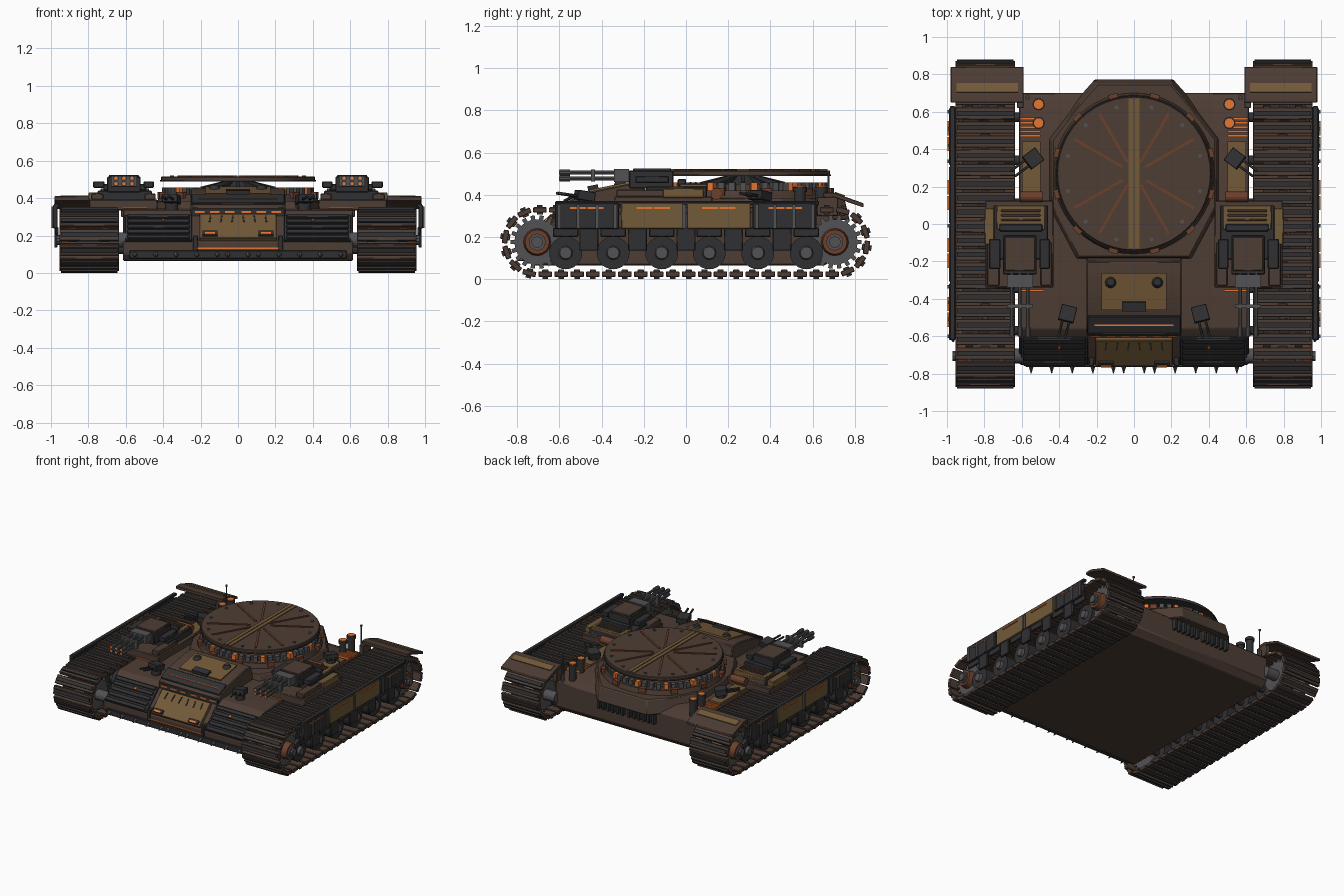
import bpy, bmesh
from math import pi, sin, cos, atan2, radians
from mathutils import Matrix, Vector, Euler

if "Cube" in bpy.data.objects:
    bpy.data.objects.remove(bpy.data.objects["Cube"])

COL = {"brown": (.075, .047, .035), "dark": (.03, .03, .033), "tan": (.17, .10, .04),
       "orange": (.8, .18, .03), "rust": (.15, .05, .025), "steel": (.085, .085, .09)}
MAT = {}
for k, c in COL.items():
    MAT[k] = bpy.data.materials.new(k)
    MAT[k].diffuse_color = (*c, 1)


class Part:
    """Collects primitives in world space, then becomes one named object."""
    def __init__(self, name, mat, mirror=False, bevel=0.0):
        self.name, self.mat, self.mirror, self.bevel = name, mat, mirror, bevel
        self.bm = bmesh.new()

    def __enter__(self):
        return self

    def box(self, c, s, rot=(0, 0, 0)):
        m = Matrix.Translation(c) @ Euler(rot).to_matrix().to_4x4() @ Matrix.Diagonal((*s, 1))
        bmesh.ops.create_cube(self.bm, size=1, matrix=m)

    def span(self, x, y, z):
        p = list(zip(x, y, z))
        self.box([(a + b) / 2 for a, b in zip(*p)], [abs(b - a) for a, b in zip(*p)])

    def cyl(self, c, r, d, axis=(0, 0, 1), seg=16, r2=None):
        q = Vector(axis).to_track_quat('Z', 'Y').to_matrix().to_4x4()
        bmesh.ops.create_cone(self.bm, cap_ends=True, segments=seg, radius1=r,
                              radius2=r if r2 is None else r2, depth=d, matrix=Matrix.Translation(c) @ q)

    def loft(self, a, b):
        va, vb = [self.bm.verts.new(p) for p in a], [self.bm.verts.new(p) for p in b]
        n = len(a)
        self.bm.faces.new(va)
        self.bm.faces.new(vb[::-1])
        for i in range(n):
            self.bm.faces.new((va[i], vb[i], vb[(i + 1) % n], va[(i + 1) % n]))

    def prism(self, yz, x0, x1):
        self.loft([(x0, y, z) for y, z in yz], [(x1, y, z) for y, z in yz])

    def __exit__(self, *e):
        bmesh.ops.recalc_face_normals(self.bm, faces=self.bm.faces)
        me = bpy.data.meshes.new(self.name)
        for f in self.bm.faces:
            f.smooth = True
        self.bm.to_mesh(me)
        self.bm.free()
        me.set_sharp_from_angle(angle=radians(28))
        me.materials.append(MAT[self.mat])
        ob = bpy.data.objects.new(self.name, me)
        bpy.context.collection.objects.link(ob)
        if self.bevel:
            b = ob.modifiers.new("bevel", 'BEVEL')
            b.width, b.segments = self.bevel, 1
        if self.mirror:
            ob.modifiers.new("mirror", 'MIRROR').use_mirror_merge = False


X = (1, 0, 0)
Y = (0, 1, 0)

# --- hull, disc platform, cabin
with Part("hull", "brown", bevel=.006) as p:
    p.prism([(-.72, .065), (-.75, .10), (-.75, .165), (-.60, .305), (-.56, .335), (-.2, .345),
             (.6, .335), (.70, .29), (.70, .11), (.66, .065)], -.615, .615)
with Part("disc_platform", "brown", bevel=.006) as p:
    half = [(.21, .775), (.33, .64), (.47, .46), (.47, .08), (.32, -.2)]
    ring = half + [(-x, y) for x, y in half[::-1]]
    p.loft([(x, y, .28) for x, y in ring], [(x * .93, .27 + (y - .27) * .95, .385) for x, y in ring])
with Part("cabin", "brown", bevel=.006) as p:
    p.prism([(-.59, .28), (-.59, .355), (-.48, .41), (-.28, .45), (-.2, .45), (-.17, .30)], -.255, .255)
with Part("cabin_brow", "dark", bevel=.004) as p:
    p.box((0, -.535, .392), (.5, .10, .014), (radians(27), 0, 0))
    p.span((-.25, .25), (-.60, -.58), (.30, .345))
with Part("cabin_roof_plate", "tan") as p:
    p.box((0, -.36, .437), (.35, .2, .012), (radians(11), 0, 0))
with Part("roof_hatches", "dark") as p:
    for s in (-1, 1):
        p.cyl((s * .125, -.31, .455), .036, .03, r2=.02)
    p.box((0, -.44, .43), (.13, .05, .03), (radians(11), 0, 0))

# --- front plates, slats and teeth
SL = atan2(.14, .15)
def slope(t, off):  # point on the glacis, t from top to bottom
    return (-.60 - .15 * t - off * sin(SL), .305 - .14 * t + off * cos(SL))
with Part("front_plate", "tan", bevel=.003) as p:
    p.box((0, *slope(.5, .01)), (.41, .19, .03), (SL, 0, 0))
with Part("front_slats", "dark", True, .003) as p:
    p.box((.425, *slope(.5, .004)), (.36, .2, .016), (SL, 0, 0))
    for i in range(5):
        p.box((.425, *slope(.1 + .2 * i, .016)), (.33, .027, .014), (SL, 0, 0))
    p.span((.215, .24), (-.76, -.70), (.1, .2))
with Part("front_plate_vents", "dark", True) as p:
    for x in (.03, .09, .15):
        p.box((x, *slope(.25, .027)), (.008, .05, .006), (SL, 0, .15))
    p.box((.15, *slope(.85, .03)), (.08, .03, .02), (SL, 0, 0))
with Part("front_sill", "dark", bevel=.004) as p:
    p.span((-.58, .58), (-.765, -.72), (.075, .12))
with Part("front_teeth", "steel", True) as p:
    for x in (.055, .11, .22, .33, .44, .55):
        p.cyl((x, -.775, .095), .018, .05, (0, -1, -.25), 6, .002)
with Part("front_lights", "orange", True) as p:
    p.span((0, .22), (-.758, -.745), (.128, .137))
    p.span((0, .21), (-.545, -.535), (.388, .399))
    for x in (.02, .1, .18):
        p.span((x, x + .05), (-.603, -.59), (.32, .33))
    p.box((.15, *slope(.88, .041)), (.055, .014, .006), (SL, 0, 0))
    p.box((.4, *slope(.3, .026)), (.015, .015, .006), (SL, 0, 0))
    p.span((.48, .62), (-.36, -.35), (.345, .352))

# --- rotating disc
C = .27
with Part("turntable_ring", "brown") as p:
    p.cyl((0, C, .40), .432, .04, seg=48, r2=.42)
    p.cyl((0, C, .43), .365, .04, seg=48)
with Part("turntable_blocks", "steel") as d, Part("turntable_lamps", "orange") as o, \
        Part("turntable_clamps", "rust") as k:
    for i in range(48):
        a = 2 * pi * i / 48
        q = o if i % 4 == 1 else d
        q.box((.385 * cos(a), C + .385 * sin(a), .437), (.04, .03, .04), (0, 0, a))
        if i % 4 == 2:
            k.box((.425 * cos(a), C + .425 * sin(a), .415), (.03, .05, .035), (0, 0, a))
with Part("disc_hub", "dark") as p:
    p.cyl((0, C, .47), .14, .05, seg=24, r2=.06)
    for i in range(12):
        a = pi * i / 6
        p.box((.13 * cos(a), C + .13 * sin(a), .468), (.14, .02, .02), (0, radians(14), a))
with Part("disc_plate", "brown", bevel=.004) as p:
    p.cyl((0, C, .503), .412, .024, seg=48)
with Part("disc_rim", "dark") as p:
    p.cyl((0, C, .492), .418, .008, seg=48)
with Part("disc_stripe", "tan") as p:
    for x in (-.016, .016):
        p.span((x - .013, x + .013), (C - .4, C + .4), (.51, .521))
with Part("disc_ribs", "rust") as r, Part("disc_bolts", "steel") as b:
    for i in range(12):
        a = pi * i / 6
        if i % 3:
            r.box((.22 * cos(a), C + .22 * sin(a), .516), (.3, .014, .009), (0, 0, a))
        a += pi / 12
        b.cyl((.365 * cos(a), C + .365 * sin(a), .517), .011, .008, seg=8)

# --- tracks: links follow a stadium path
R, L, ZC, N = .152, .705, .176, 50
per = 4 * L + 2 * pi * R
def stadium(s):
    if s < 2 * L:
        return -L + s, ZC - R, 0
    s -= 2 * L
    if s < pi * R:
        a = s / R
        return L + R * sin(a), ZC - R * cos(a), a
    s -= pi * R
    if s < 2 * L:
        return L - s, ZC + R, pi
    a = (s - 2 * L) / R
    return -L - R * sin(a), ZC + R * cos(a), pi + a
with Part("track_links", "brown", True, .003) as p, Part("track_treads", "dark", True) as t:
    for i in range(N):
        y, z, a = stadium(per * (i + .5) / N)
        p.box((.795, y, z), (.32, .064, .026), (a, 0, 0))
        t.box((.795, y + .017 * sin(a), z - .017 * cos(a)), (.30, .026, .014), (a, 0, 0))
        p.box((.795, y - .014 * sin(a), z + .014 * cos(a)), (.05, .03, .016), (a, 0, 0))

# --- wheels and sprockets
WY = (-.57, -.345, -.115, .11, .34, .57)
with Part("road_wheels", "dark", True) as w, Part("wheel_hubs", "steel", True) as h:
    for y in WY:
        w.cyl((.735, y, .125), .078, .09, X, 24)
        w.cyl((.875, y, .125), .078, .09, X, 24)
        w.cyl((.77, y, .125), .025, .33, X, 12)
        h.cyl((.925, y, .125), .036, .03, X, 12, .028)
with Part("sprockets", "steel", True) as s, Part("sprocket_caps", "rust", True) as c:
    for y in (-.705, .705):
        for x in (.71, .88):
            s.cyl((x, y, ZC), .108, .04, X, 24)
            for i in range(18):
                a = 2 * pi * i / 18
                s.box((x, y + .112 * cos(a), ZC + .112 * sin(a)), (.035, .03, .02), (a, 0, 0))
        s.cyl((.775, y, ZC), .04, .36, X, 16)
        c.cyl((.92, y, ZC), .066, .05, X, 16, .058)
        s.cyl((.955, y, ZC), .028, .03, X, 10)

# --- side skirts
with Part("skirt_panels_dark", "dark", True, .004) as d, Part("skirt_panels_tan", "tan", True, .004) as t:
    for i in range(4):
        q = t if i in (1, 2) else d
        y = -.62 + .312 * i
        q.span((.965, .99), (y, y + .302), (.238, .362))
    d.span((.955, .985), (-.62, .63), (.35, .37))
    for y in (-.46, -.23, 0, .225, .455):
        d.span((.965, .982), (y - .045, y + .045), (.135, .245))
    for y in WY:
        d.span((.96, .975), (y - .06, y + .06), (.20, .245))
with Part("skirt_ribs", "steel", True) as p:
    for y in (-.60, -.51, -.42, -.335, -.01, .335, .42, .51, .60):
        p.span((.985, .998), (y - .009, y + .009), (.24, .355))
with Part("skirt_lights", "orange", True) as p:
    for y in (-.47, -.155, .155, .47):
        for dy in (-.042, .042):
            p.span((.985, .996), (y + dy - .038, y + dy + .038), (.333, .341))

# --- rear fenders and rear fins
with Part("rear_fenders", "brown", True, .003) as p:
    p.prism([(.65, .41), (.70, .41), (.84, .36), (.84, .34), (.70, .388), (.65, .385)], .59, .98)
    p.span((.59, .625), (.62, .72), (.30, .39))
with Part("fender_stripes", "tan", True) as p:
    p.box((.785, .728, .402), (.33, .05, .008), (-radians(19.6), 0, 0))
with Part("rear_fins", "dark", True, .002) as p:
    for i in range(6):
        p.span((.02 + .04 * i, .04 + .04 * i), (.68, .735), (.20, .30))

# --- exhausts, vents, antennas and deck trim
with Part("exhaust_pipes", "dark", True) as p, Part("exhaust_tops", "orange", True) as o:
    for y in (.64, .54):
        p.cyl((.51, y, .37), .026, .12)
        p.cyl((.51, y, .425), .032, .022)
        o.cyl((.51, y, .435), .025, .012)
with Part("deck_vents", "orange", True) as p:
    for i in range(5):
        p.span((.50, .61), (.465 + .023 * i, .478 + .023 * i), (.335, .352))
with Part("antennas", "steel", True) as p:
    p.cyl((.57, .675, .40), .004, .22, seg=6)
    p.cyl((.57, .675, .51), .008, .012, seg=8)
    p.cyl((.57, .675, .32), .014, .05, seg=8)
with Part("deck_strips", "tan", True) as p:
    p.span((.50, .60), (.12, .44), (.33, .352))
with Part("turret_drums", "rust", True) as p:
    p.cyl((.55, .145, .405), .028, .12, X, 12)

# --- light guns on the deck
with Part("light_guns", "dark", True, .003) as p:
    for x, y, z, aim in ((.54, .35, .375, (.12, -.09)), (.355, -.48, .375, (.03, -.12))):
        v = Vector((*aim, 0)).normalized()
        a = atan2(v.y, v.x)
        p.cyl((x, y, z - .025), .035, .05, seg=12)
        p.box((x, y, z + .02), (.085, .085, .045), (0, -.15, a))
        for s in (-.018, .018):
            p.cyl((x + v.x * .08 - v.y * s, y + v.y * .08 + v.x * s, z + .025), .008, .11, (v.x, v.y, .15), 8)

# --- main side turrets with barrel clusters
with Part("turret_base", "brown", True, .005) as p:
    p.span((.43, .795), (-.34, .125), (.335, .392))
    p.span((.44, .50), (-.33, -.1), (.39, .425))
    p.span((.72, .785), (-.33, -.1), (.39, .425))
with Part("turret_rear_block", "tan", True, .004) as p:
    p.span((.475, .735), (-.03, .10), (.39, .452))
    p.span((.74, .799), (-.11, .085), (.385, .43))
with Part("turret_body", "dark", True, .005) as p:
    p.span((.46, .75), (-.19, .10), (.385, .44))
    p.span((.52, .70), (-.27, -.06), (.43, .515))
    p.span((.45, .505), (-.24, -.08), (.455, .49))
    p.span((.715, .775), (-.24, -.08), (.455, .49))
    p.span((.49, .72), (-.04, .0), (.44, .475))
with Part("turret_roof", "brown", True, .003) as p:
    p.span((.53, .69), (-.25, -.07), (.512, .524))
    for i in range(3):
        p.span((.50, .71), (.015 + .025 * i, .028 + .025 * i), (.45, .46))
with Part("turret_barrels", "steel", True) as b, Part("barrel_muzzles", "orange", True) as m:
    for x in (.567, .61, .653):
        for z in (.477, .506):
            b.cyl((x, -.42, z), .0095, .35, Y, 8)
            b.cyl((x, -.575, z), .0145, .05, Y, 10)
            m.cyl((x, -.60, z), .009, .004, Y, 8)
    b.span((.54, .68), (-.45, -.43), (.463, .519))
    b.span((.54, .68), (-.34, -.27), (.46, .522))

for m in bpy.data.materials:
    if m.users and not m.is_grease_pencil:
        m.use_nodes = True
        m.node_tree.nodes["Principled BSDF"].inputs["Base Color"].default_value = m.diffuse_color
